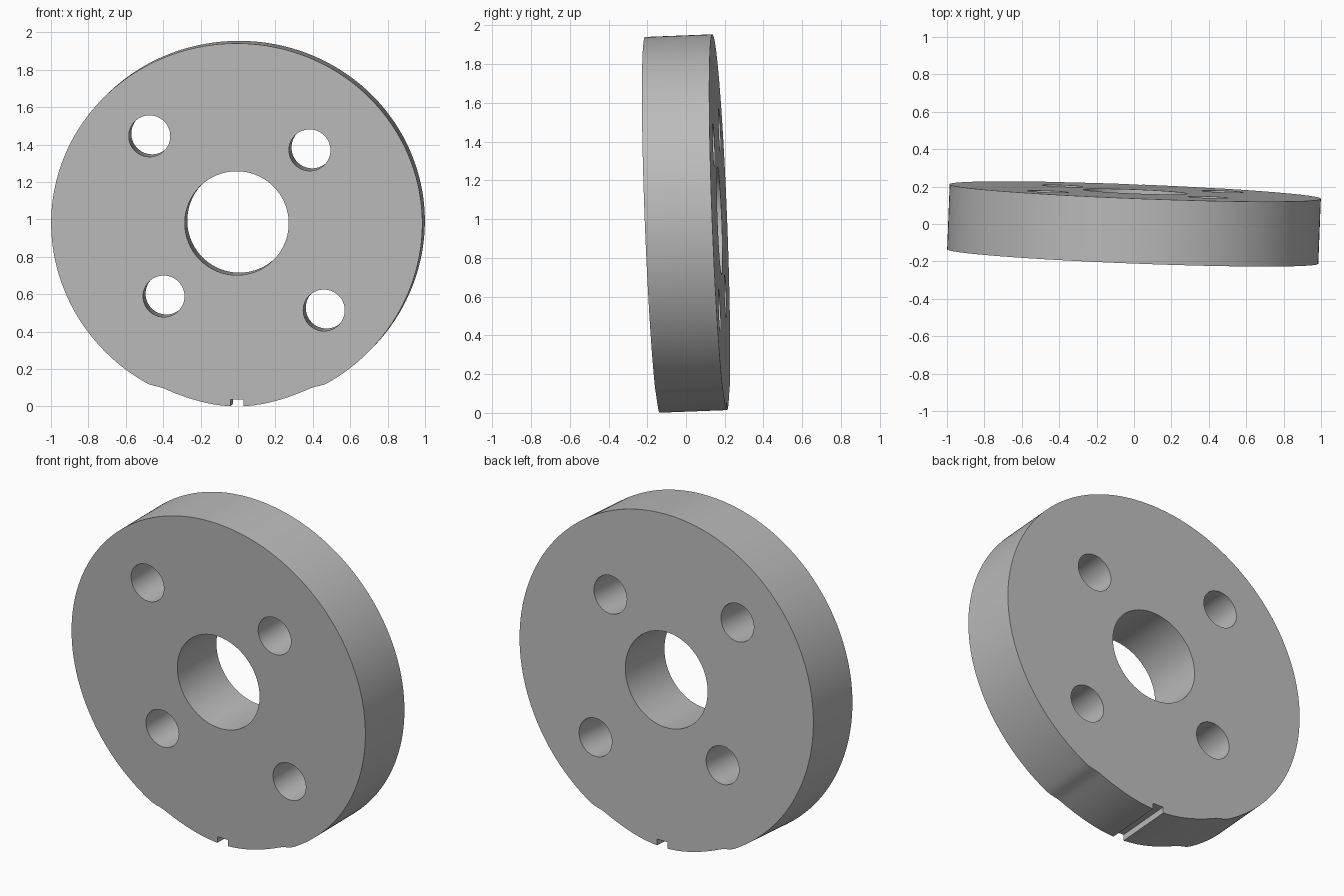
import bpy, bmesh, math
from mathutils import Matrix

cube = bpy.data.objects.get("Cube")
if cube:
    bpy.data.objects.remove(cube, do_unlink=True)

THICK = 0.348
TILT = 0.039

# Single grey metal
metal = bpy.data.materials.new("grey metal")
metal.use_nodes = True
grey = (0.5, 0.5, 0.5, 1)
metal.diffuse_color = grey
metal.node_tree.nodes["Principled BSDF"].inputs["Base Color"].default_value = grey

# Rim radius by angle from the top, the same on both sides
RIM = [(0, 0.962), (90, 0.993), (150.5, 0.983), (156, 0.967), (180, 0.98)]


def rim_radius(deg):
    for (a, ra), (b, rb) in zip(RIM, RIM[1:]):
        if deg <= b:
            t = (deg - a) / (b - a)
            return ra + (rb - ra) * t * t * (3 - 2 * t)
    return RIM[-1][1]


def new_object(name, bm):
    bmesh.ops.recalc_face_normals(bm, faces=bm.faces)
    mesh = bpy.data.meshes.new(name)
    bm.to_mesh(mesh)
    bm.free()
    mesh.materials.append(metal)
    obj = bpy.data.objects.new(name, mesh)
    bpy.context.collection.objects.link(obj)
    return obj


# Disc body: outline extruded along its axis
bm = bmesh.new()
STEPS = 240
outline = []
for i in range(STEPS):
    ang = 360 * i / STEPS
    r = rim_radius(min(ang, 360 - ang))
    a = math.radians(ang)
    outline.append(bm.verts.new((r * math.sin(a), -THICK / 2, r * math.cos(a))))
front = bm.faces.new(outline)
extruded = bmesh.ops.extrude_face_region(bm, geom=[front], use_keep_orig=True)
back = [v for v in extruded["geom"] if isinstance(v, bmesh.types.BMVert)]
bmesh.ops.translate(bm, verts=back, vec=(0, THICK, 0))
disc = new_object("disc", bm)

# Cutters: centre bore, four bolt holes on the diagonals, bottom key slot
bm = bmesh.new()
holes = [(0, 0, 0.278, 96), (-0.466, 0.466, 0.111, 64), (0.466, -0.466, 0.111, 64),
         (0.391, 0.391, 0.111, 64), (-0.391, -0.391, 0.111, 64)]
for x, z, r, sides in holes:
    bmesh.ops.create_cone(bm, cap_ends=True, segments=sides, radius1=r, radius2=r, depth=1,
                          matrix=Matrix.Translation((x, 0, z)) @ Matrix.Rotation(math.pi / 2, 4, 'X'))
bmesh.ops.create_cube(bm, size=1, matrix=Matrix.Translation((0, 0, -1.042))
                      @ Matrix.Diagonal((0.07, 1, 0.2, 1)))
cutter = new_object("hole_cutter", bm)
cutter.hide_render = True

cut = disc.modifiers.new("holes", 'BOOLEAN')
cut.operation = 'DIFFERENCE'
cut.solver = 'EXACT'
cut.object = cutter
bpy.ops.object.select_all(action='DESELECT')
disc.select_set(True)
bpy.context.view_layer.objects.active = disc
bpy.ops.object.modifier_apply(modifier="holes")
bpy.data.objects.remove(cutter, do_unlink=True)
bpy.ops.object.shade_smooth_by_angle(angle=math.radians(30))

# Lean the disc slightly back and to the side
disc.rotation_euler = (TILT, 0, -TILT)
disc.location = (0, 0, 0.986)
